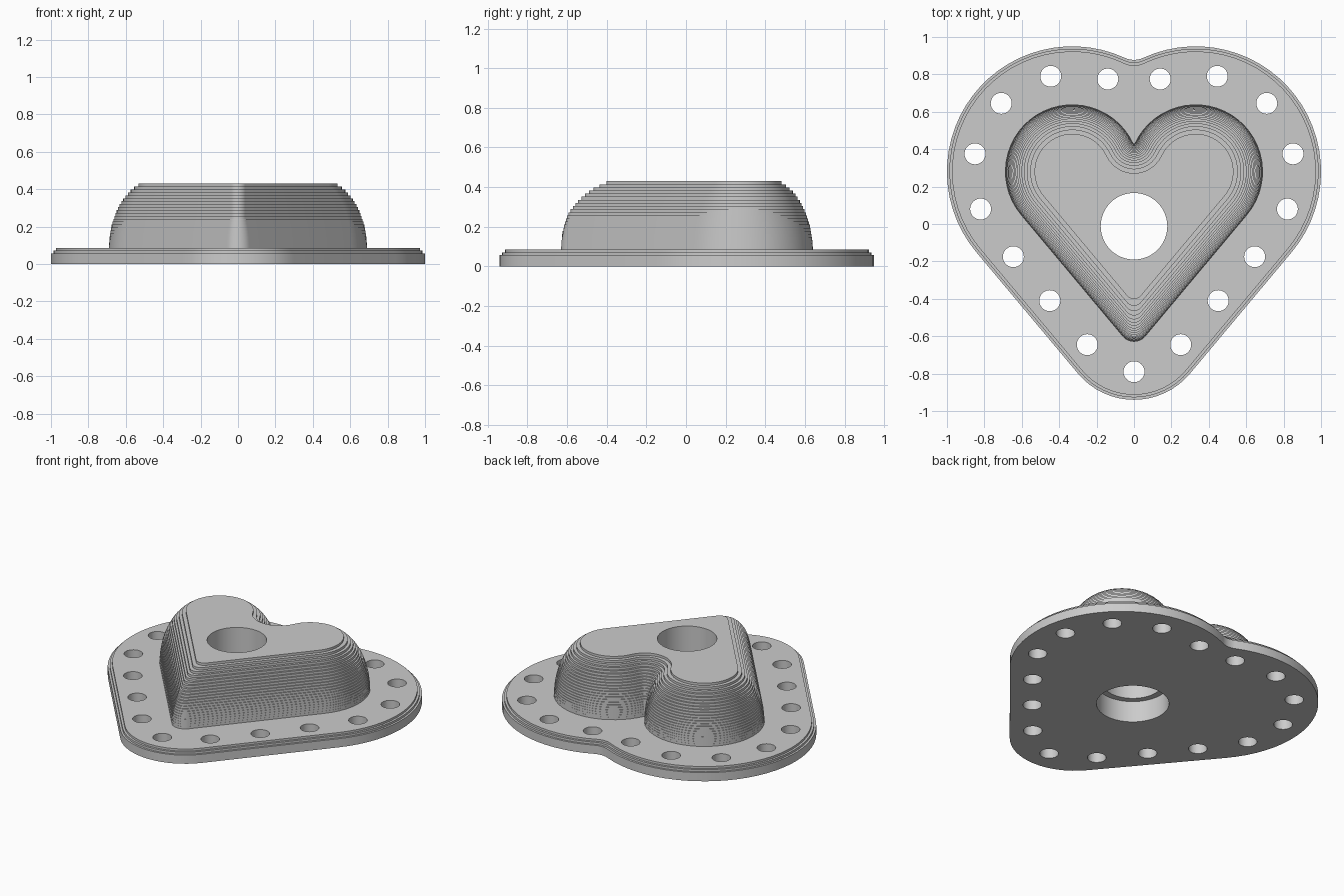
import bpy
import bmesh
from math import sin, cos, pi, atan2, asin, hypot, sqrt, radians
from mathutils import Matrix

cube = bpy.data.objects.get("Cube")
if cube:
    bpy.data.objects.remove(cube, do_unlink=True)

grey = bpy.data.materials.new("plain grey")
grey.use_nodes = True
colour = (0.6, 0.6, 0.6, 1)
grey.diffuse_color = colour
grey.node_tree.nodes["Principled BSDF"].inputs["Base Color"].default_value = colour

# Heart construction: two lobe circles and a small tip circle joined by tangents
LOBE_X, LOBE_Y, LOBE_R = 0.33, 0.28, 0.36
TIP_Y, TIP_R = -0.55, 0.08
span = LOBE_Y - TIP_Y
SLOPE = atan2(LOBE_X, span) + asin((LOBE_R - TIP_R) / hypot(LOBE_X, span))


def arc(cx, cy, r, start, end, steps):
    angles = [start + (end - start) * i / steps for i in range(steps + 1)]
    return [(cx + r * cos(a), cy + r * sin(a)) for a in angles]


def heart(inset, fillet):
    """Closed heart outline; inset shrinks it, fillet rounds the cleft."""
    r = LOBE_R - inset
    rise = sqrt((r + fillet) ** 2 - LOBE_X ** 2)
    toward = atan2(rise, -LOBE_X)
    tip_r = max(TIP_R - inset, 0.05)
    tip_y = TIP_Y + (tip_r - TIP_R + inset) / sin(SLOPE)
    half = arc(0, LOBE_Y + rise, fillet, -pi / 2, toward - pi, 6)
    half += arc(LOBE_X, LOBE_Y, r, toward, -SLOPE, 28)[1:]
    half += arc(0, tip_y, tip_r, -SLOPE, -pi / 2, 8)
    return half + [(-x, y) for x, y in half[-2:0:-1]]


# Stepped layers: (bottom z, top z, inset, cleft fillet)
PLATE_TOP, TOP, LAYERS = 0.085, 0.43, 22
layers = [(0, 0.057, -0.31, 0.12),
          (0.057, 0.071, -0.297, 0.12),
          (0.071, PLATE_TOP, -0.283, 0.12)]
step = (TOP - PLATE_TOP) / LAYERS
for i in range(LAYERS):
    z = PLATE_TOP + i * step
    t = (z + step - PLATE_TOP) / 0.371
    inset = 0.25 * (1 - sqrt(1 - t * t))
    layers.append((z, z + step, inset, inset + 0.004))

# Loft all the layers into one closed body
bm = bmesh.new()
rings = []
for low, high, inset, fillet in layers:
    outline = heart(inset, fillet)
    for z in (low, high):
        rings.append([bm.verts.new((x, y, z)) for x, y in outline])
for a, b in zip(rings, rings[1:]):
    for i in range(len(a)):
        j = (i + 1) % len(a)
        bm.faces.new((a[i], a[j], b[j], b[i]))
bm.faces.new(rings[0])
bm.faces.new(rings[-1])
bmesh.ops.recalc_face_normals(bm, faces=bm.faces)


def make_object(name, bm):
    mesh = bpy.data.meshes.new(name)
    bm.to_mesh(mesh)
    bm.free()
    mesh.materials.append(grey)
    obj = bpy.data.objects.new(name, mesh)
    bpy.context.collection.objects.link(obj)
    return obj


body = make_object("heart_flange", bm)


def add_cylinder(bm, x, y, r, low, high, sides):
    bmesh.ops.create_cone(bm, cap_ends=True, segments=sides, radius1=r, radius2=r,
                          depth=high - low,
                          matrix=Matrix.Translation((x, y, (low + high) / 2)))


# Bolt holes around the flange and the central bore
bolts = [(0.14, 0.775), (0.445, 0.79), (0.71, 0.645), (0.85, 0.375), (0.82, 0.08),
         (0.645, -0.175), (0.45, -0.41), (0.25, -0.645)]
holes = bmesh.new()
for x, y in bolts:
    for side in (1, -1):
        add_cylinder(holes, side * x, y, 0.056, -0.1, 0.2, 32)
add_cylinder(holes, 0, -0.79, 0.056, -0.1, 0.2, 32)
add_cylinder(holes, 0, -0.012, 0.178, -0.1, 0.6, 64)

# Wider counterbore under the central bore
counterbore = bmesh.new()
add_cylinder(counterbore, 0, -0.012, 0.217, -0.1, 0.14, 64)

bpy.context.view_layer.objects.active = body
for name, shape in (("hole_cutter", holes), ("counterbore_cutter", counterbore)):
    cutter = make_object(name, shape)
    cutter.hide_render = True
    mod = body.modifiers.new(name, "BOOLEAN")
    mod.operation = "DIFFERENCE"
    mod.solver = "EXACT"
    mod.object = cutter
    bpy.ops.object.modifier_apply(modifier=mod.name)
    bpy.data.objects.remove(cutter, do_unlink=True)

# Smooth only the round bores and the curved walls
bpy.ops.object.select_all(action="DESELECT")
body.select_set(True)
bpy.ops.object.shade_smooth_by_angle(angle=radians(20))
